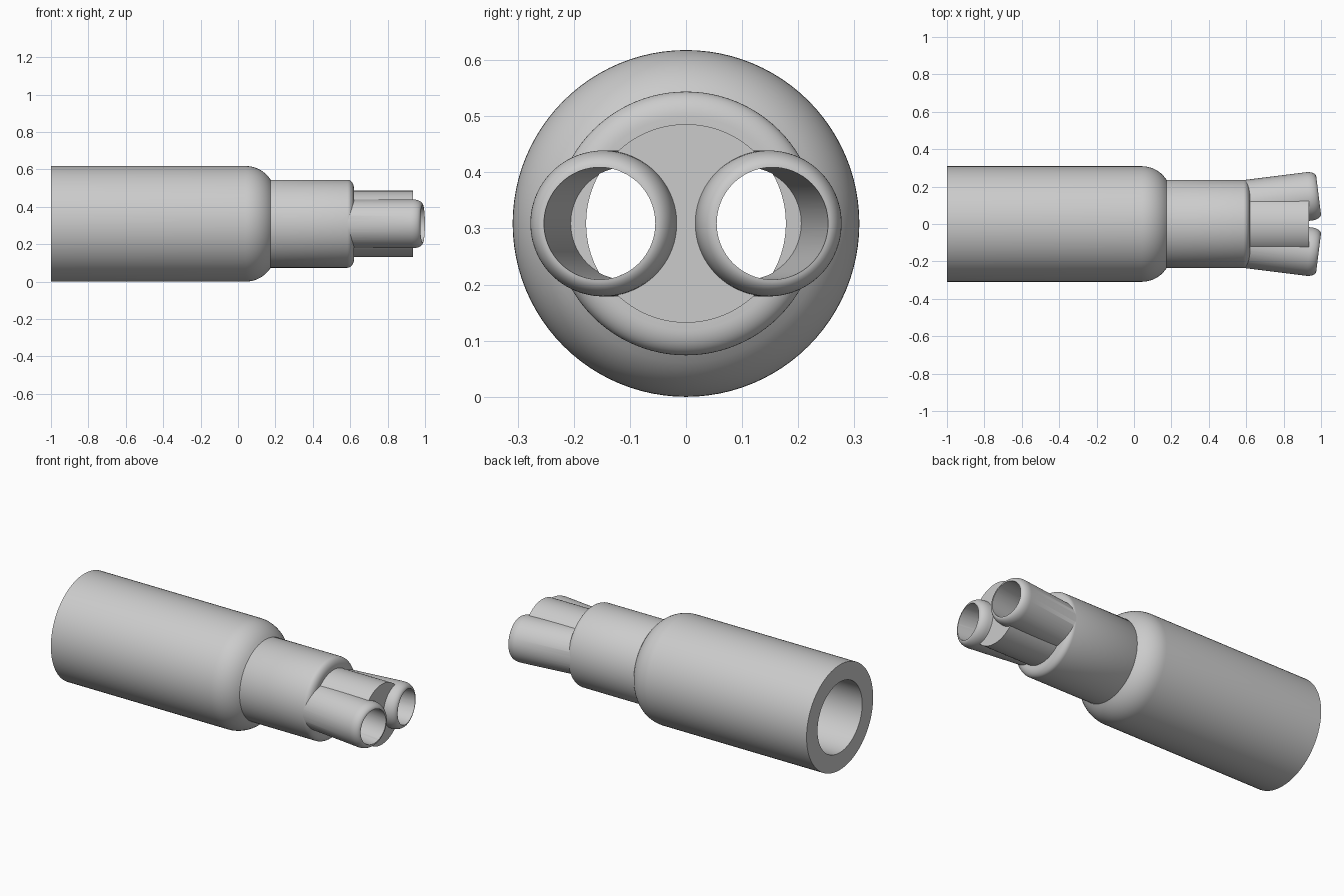
import bpy
import math
from mathutils import Matrix, Vector

cube = bpy.data.objects.get("Cube")
if cube:
    bpy.data.objects.remove(cube, do_unlink=True)

AXIS_Z = 0.309
SEGMENTS = 96
TILT = math.atan(0.125)

grey = bpy.data.materials.new("rubber_grey")
grey.use_nodes = True
colour = (0.6, 0.6, 0.6, 1)
grey.diffuse_color = colour
grey.node_tree.nodes["Principled BSDF"].inputs["Base Color"].default_value = colour


def lathe(name, profile, matrix):
    """Closed solid of revolution round the local x axis from (x, radius) points."""
    n = SEGMENTS
    verts = [(x, r * math.cos(math.tau * i / n), r * math.sin(math.tau * i / n))
             for x, r in profile for i in range(n)]
    faces = [(k * n + i, k * n + n + i, k * n + n + (i + 1) % n, k * n + (i + 1) % n)
             for k in range(len(profile) - 1) for i in range(n)]
    faces.append(tuple(range(n)))
    faces.append(tuple(reversed(range((len(profile) - 1) * n, len(profile) * n))))
    mesh = bpy.data.meshes.new(name)
    mesh.from_pydata(verts, [], [f[::-1] for f in faces])
    mesh.transform(matrix)
    mesh.update()
    mesh.materials.append(grey)
    obj = bpy.data.objects.new(name, mesh)
    bpy.context.collection.objects.link(obj)
    return obj


def arc(x, r, dx, dr, sweep=90, steps=10):
    """Convex elliptical rounding, starting tangent to the axis at (x, r)."""
    angles = [math.radians(sweep) * i / steps for i in range(steps + 1)]
    return [(x + dx * math.sin(a), r - dr * (1 - math.cos(a))) for a in angles]


def combine(target, tool, operation):
    mod = target.modifiers.new(operation.title(), 'BOOLEAN')
    mod.operation = operation
    mod.solver = 'EXACT'
    mod.object = tool
    bpy.context.view_layer.objects.active = target
    bpy.ops.object.modifier_apply(modifier=mod.name)
    bpy.data.objects.remove(tool, do_unlink=True)


centre = Matrix.Translation((0, 0, AXIS_Z))

# Main sleeve: wide barrel, rounded shoulder, narrower neck with a rounded nose
shell = lathe("breakout_sleeve",
              [(-1, 0.309)] + arc(0.04, 0.309, 0.16, 0.16, 57.5)
              + [(0.175, 0.235)] + arc(0.585, 0.235, 0.035, 0.045), centre)

# Solid core between the outlets
core = lathe("core_bar", [(0.58, 0.177), (0.935, 0.177)], centre)
combine(shell, core, 'UNION')

# Two splayed outlet tubes with rounded lips; local x = 0 lies at the tip
frames = [Matrix.Translation((0.987, side * 0.154, AXIS_Z))
          @ Matrix.Rotation(side * TILT, 4, 'Z') for side in (-1, 1)]
for frame in frames:
    tube = lathe("outlet_tube", [(-0.44, 0.13)] + arc(-0.05, 0.13, 0.05, 0.03), frame)
    combine(shell, tube, 'UNION')

# Cable bore, stepping down towards the neck, then the two outlet bores
bore = lathe("main_bore", [(-1.1, 0.207), (0.04, 0.207), (0.17, 0.178), (0.612, 0.178)], centre)
combine(shell, bore, 'DIFFERENCE')
for frame in frames:
    hole = lathe("outlet_bore", [(-0.385, 0.1), (0.1, 0.1)], frame)
    combine(shell, hole, 'DIFFERENCE')

# Smooth shading with sharp rims
bpy.ops.object.select_all(action='DESELECT')
shell.select_set(True)
bpy.context.view_layer.objects.active = shell
bpy.ops.object.shade_smooth_by_angle(angle=math.radians(30))
